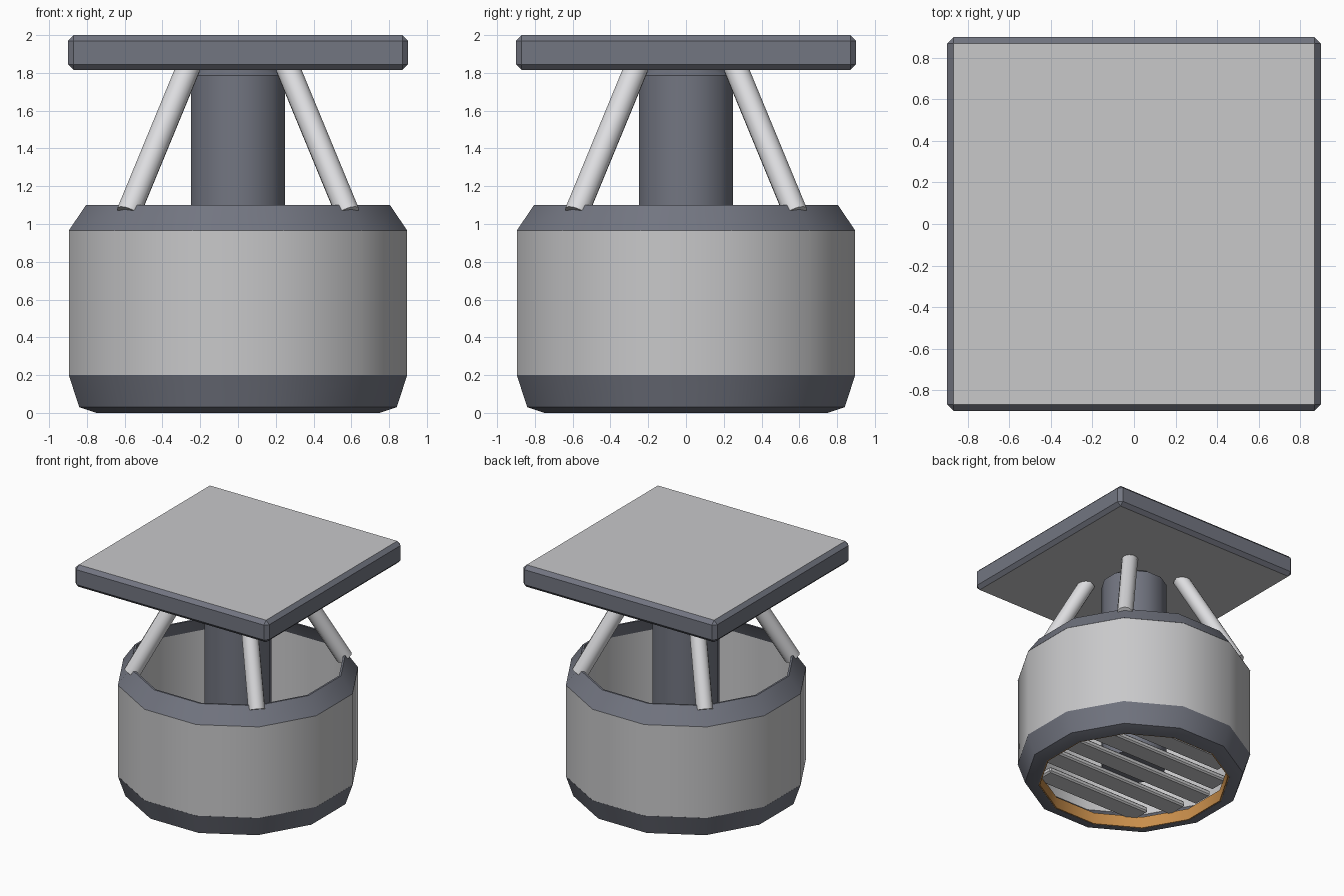
import bpy, bmesh, math
from mathutils import Vector

if "Cube" in bpy.data.objects:
    bpy.data.objects.remove(bpy.data.objects["Cube"])

SIDES = 12
TURN = math.radians(15)          # puts flat facets on the x and y axes
FLAT = math.cos(math.pi / SIDES)  # profile radii are measured to the flats


def material(name, rgb):
    m = bpy.data.materials.new(name)
    m.diffuse_color = (*rgb, 1)
    m.use_nodes = True
    m.node_tree.nodes["Principled BSDF"].inputs["Base Color"].default_value = m.diffuse_color
    return m


LIGHT = material("light grey", (0.58, 0.58, 0.59))
DARK = material("slate grey", (0.17, 0.18, 0.22))
PALE = material("pale metal", (0.72, 0.72, 0.74))
AMBER = material("amber", (0.58, 0.27, 0.07))


def finish(name, bm, mats, angle=None):
    bmesh.ops.recalc_face_normals(bm, faces=bm.faces)
    mesh = bpy.data.meshes.new(name)
    bm.to_mesh(mesh)
    bm.free()
    ob = bpy.data.objects.new(name, mesh)
    bpy.context.collection.objects.link(ob)
    for m in mats:
        mesh.materials.append(m)
    if angle:
        bpy.ops.object.select_all(action='DESELECT')
        ob.select_set(True)
        bpy.context.view_layer.objects.active = ob
        bpy.ops.object.shade_smooth_by_angle(angle=math.radians(angle))
    return ob


def lathe(name, profile, mat, closed=True, angle=33):
    """Turn an (r, z) profile; closed makes a ring, otherwise both ends are capped."""
    bm = bmesh.new()
    rings = []
    for r, z in profile:
        ring = []
        for i in range(SIDES):
            a = TURN + 2 * math.pi * i / SIDES
            ring.append(bm.verts.new((r / FLAT * math.cos(a), r / FLAT * math.sin(a), z)))
        rings.append(ring)
    n = len(rings)
    for k in range(n if closed else n - 1):
        a, b = rings[k], rings[(k + 1) % n]
        for i in range(SIDES):
            j = (i + 1) % SIDES
            bm.faces.new((a[i], a[j], b[j], b[i]))
    if not closed:
        bm.faces.new(rings[0][::-1])
        bm.faces.new(rings[-1])
    return finish(name, bm, [mat], angle)


# Drum: wall, upper rim, lower rim and coloured lining of the opening
lathe("drum_wall", [(0.895, 0.2), (0.895, 0.965), (0.87, 0.99), (0.845, 0.99),
                    (0.845, 0.13)], LIGHT)
lathe("upper_rim", [(0.896, 0.965), (0.805, 1.10), (0.79, 1.10), (0.825, 1.03),
                    (0.85, 0.965)], DARK)
lathe("lower_rim", [(0.75, 0.0), (0.84, 0.03), (0.896, 0.2), (0.85, 0.2),
                    (0.74, 0.10), (0.735, 0.0)], DARK)
lathe("opening_lining", [(0.735, 0.002), (0.735, 0.10), (0.725, 0.10), (0.725, 0.002)], AMBER)

# Central post with chamfered top
lathe("post", [(0.25, 0.13), (0.25, 1.785), (0.20, 1.82)], DARK, closed=False)

# Grille slats across the opening
PITCH = 0.26
for k in range(-2, 3):
    y = k * PITCH
    half = math.sqrt(0.74 ** 2 - y ** 2) - 0.02
    bm = bmesh.new()
    bmesh.ops.create_cube(bm, size=1)
    for v in bm.verts:
        v.co = Vector((v.co.x * 2 * half, y + v.co.y * 0.18, 0.115 + v.co.z * 0.05))
    bmesh.ops.bevel(bm, geom=bm.edges[:], offset=0.012, segments=1, affect='EDGES')
    finish(f"grille_slat_{k + 3}", bm, [LIGHT])

# Four slanted struts from the rim to the plate
for sx in (-1, 1):
    for sy in (-1, 1):
        low = Vector((0.58 * sx, 0.58 * sy, 1.06))
        high = Vector((0.262 * sx, 0.262 * sy, 1.83))
        axis = high - low
        bm = bmesh.new()
        bmesh.ops.create_cone(bm, cap_ends=True, segments=12, radius1=0.065,
                              radius2=0.065, depth=axis.length)
        bmesh.ops.transform(bm, matrix=axis.to_track_quat('Z', 'Y').to_matrix().to_4x4(),
                            verts=bm.verts)
        bmesh.ops.translate(bm, vec=(low + high) / 2, verts=bm.verts)
        finish("strut", bm, [PALE], 40)

# Square top plate: chamfered dark edge, light top and underside
bm = bmesh.new()
bmesh.ops.create_cube(bm, size=1)
for v in bm.verts:
    v.co = Vector((v.co.x * 1.8, v.co.y * 1.8, 1.9075 + v.co.z * 0.185))
bmesh.ops.bevel(bm, geom=bm.edges[:], offset=0.03, segments=1, affect='EDGES')
bm.normal_update()
for f in bm.faces:
    f.material_index = 1 if abs(f.normal.z) > 0.95 else 0
finish("top_plate", bm, [DARK, LIGHT])
